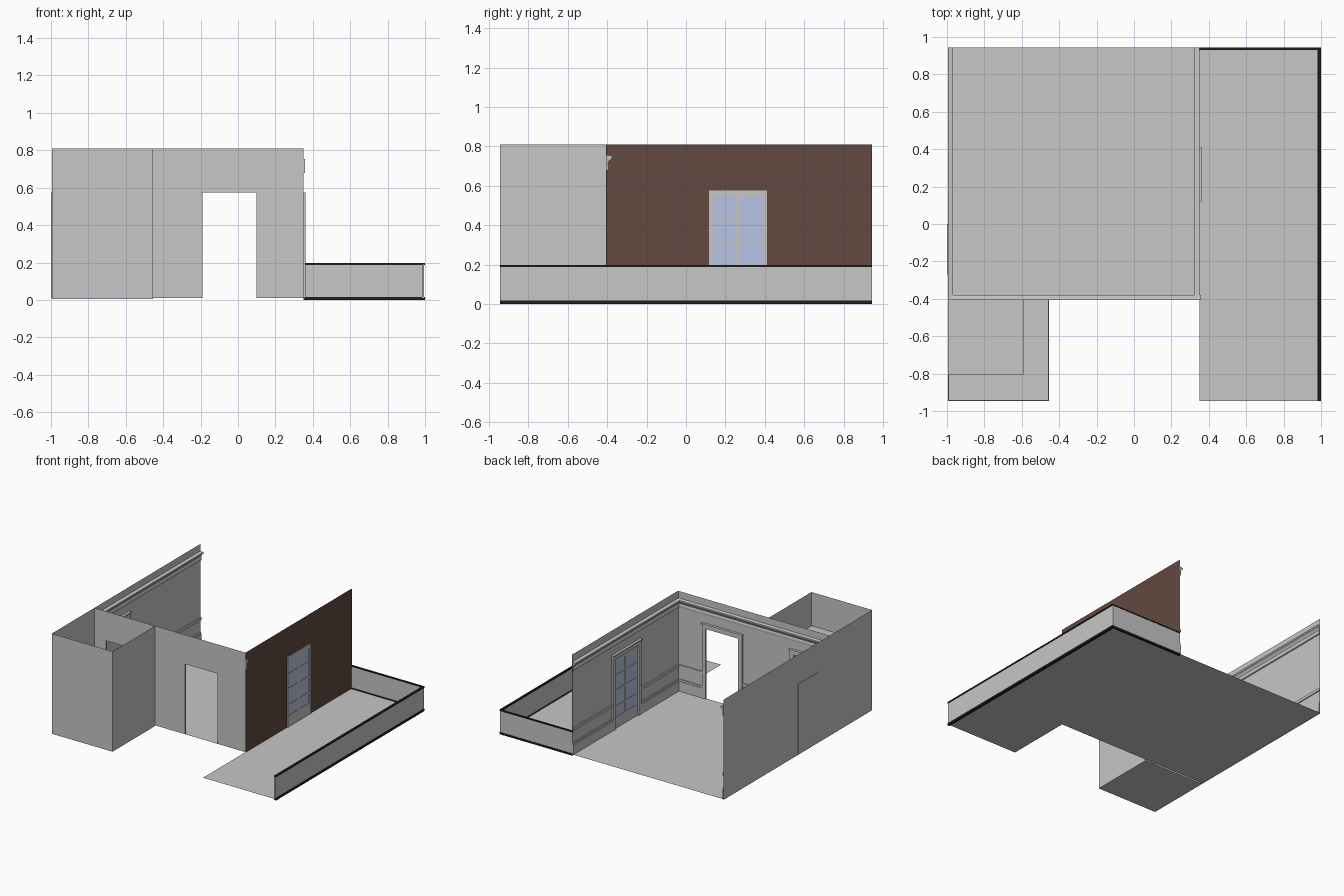
import bpy, bmesh

if "Cube" in bpy.data.objects:
    bpy.data.objects.remove(bpy.data.objects["Cube"])

def material(name, rgb):
    m = bpy.data.materials.new(name)
    m.diffuse_color = (*rgb, 1)
    m.use_nodes = True
    m.node_tree.nodes["Principled BSDF"].inputs["Base Color"].default_value = m.diffuse_color
    return m

GREY = material("plaster grey", (0.57, 0.57, 0.57))
BROWN = material("brown facade", (0.122, 0.068, 0.052))
GLASS = material("pale blue glass", (0.48, 0.55, 0.78))
BLACK = material("dark rail", (0.016, 0.013, 0.009))

X0, XR, X1 = -0.995, 0.35, 1.0        # left wall, right wall, balcony edge
YF, YM, YB = -0.945, -0.405, 0.945    # front, room front wall, back
FLOOR, TOP, HEAD = 0.01, 0.81, 0.575

def finish(name, bm, mat):
    mesh = bpy.data.meshes.new(name)
    bm.to_mesh(mesh)
    bm.free()
    mesh.materials.append(mat)
    ob = bpy.data.objects.new(name, mesh)
    bpy.context.collection.objects.link(ob)
    return ob

def sheet(name, place, u, v, mat=GREY, holes=(), flip=False):
    """Flat sheet on a (u, v) plane with rectangular holes (u0, u1, v0, v1)."""
    us = sorted({*u, *[h[i] for h in holes for i in (0, 1)]})
    vs = sorted({*v, *[h[i] for h in holes for i in (2, 3)]})
    bm = bmesh.new()
    grid = [[bm.verts.new(place(a, b)) for b in vs] for a in us]
    for i in range(len(us) - 1):
        for j in range(len(vs) - 1):
            cu, cv = (us[i] + us[i + 1]) / 2, (vs[j] + vs[j + 1]) / 2
            if any(h[0] < cu < h[1] and h[2] < cv < h[3] for h in holes):
                continue
            f = bm.faces.new((grid[i][j], grid[i + 1][j], grid[i + 1][j + 1], grid[i][j + 1]))
            if flip:
                f.normal_flip()
    return finish(name, bm, mat)

def boxes(name, items, mat=GREY):
    """One object made of boxes, each given by two opposite corners."""
    bm = bmesh.new()
    for a, b in items:
        vs = bmesh.ops.create_cube(bm, size=1)["verts"]
        for vert in vs:
            for k in range(3):
                vert.co[k] = (a[k] + b[k]) / 2 + vert.co[k] * abs(b[k] - a[k])
    return finish(name, bm, mat)

# Wall frames: u along the wall, z up, d into the room
def front(u, z, d=0): return (u, YM + d, z)
def right(u, z, d=0): return (XR - d, u, z)
def left(u, z, d=0): return (X0 + d, u, z)

def on_wall(wall, u0, u1, z0, z1, d0, d1):
    return wall(u0, z0, d0), wall(u1, z1, d1)

# Openings
main_door = (-0.19, 0.10)
annex_door = (-0.89, -0.68)
balcony_door = (0.117, 0.411)
side_door = (-0.27, 0.0)
def hole(o): return (*o, FLOOR, HEAD)

# Floors
sheet("room_floor", lambda u, v: (u, v, FLOOR), (X0, XR), (YM, YB))
sheet("balcony_floor", lambda u, v: (u, v, FLOOR), (XR, X1 - 0.01), (YF, YB))
sheet("annex_floor", lambda u, v: (u, v, 0.004), (X0, -0.455), (YF, YM))

# Room walls
sheet("front_wall", front, (X0, XR), (FLOOR, TOP), holes=[hole(main_door), hole(annex_door)])
sheet("left_wall", left, (YF, YB), (0.004, TOP), holes=[hole(side_door)])
sheet("right_wall_inside", right, (YM, YB), (FLOOR, TOP), holes=[hole(balcony_door)], flip=True)
sheet("right_wall_facade", lambda u, z: right(u, z, -0.004), (YM, YB), (FLOOR, TOP),
      BROWN, [hole(balcony_door)])

# Annex walls and L-shaped ledge
sheet("annex_front_wall", lambda u, z: (u, YF, z), (X0, -0.455), (0.004, TOP))
sheet("annex_right_wall", lambda u, z: (-0.455, u, z), (YF, YM), (0.004, TOP))
boxes("annex_ledge", [((-0.59, YF + 0.002, 0.525), (-0.457, YM - 0.002, 0.54)),
                      ((X0 + 0.002, YF + 0.002, 0.525), (-0.59, -0.805, 0.54))])

# Closed side door, standing just proud of the left wall
boxes("side_door", [((-1.0, side_door[0], FLOOR), (-0.992, side_door[1], HEAD))])

# Door casings on the room side
def casing(name, wall, o):
    w = 0.033
    boxes(name, [on_wall(wall, o[0] - w, o[0], FLOOR, HEAD, 0, 0.013),
                 on_wall(wall, o[1], o[1] + w, FLOOR, HEAD, 0, 0.013),
                 on_wall(wall, o[0] - w, o[1] + w, HEAD, HEAD + 0.03, 0, 0.013),
                 on_wall(wall, o[0] - w - 0.006, o[1] + w + 0.006, HEAD + 0.03, HEAD + 0.04, 0, 0.02)])

casing("main_door_casing", front, main_door)
casing("annex_door_casing", front, annex_door)
casing("balcony_door_casing", right, balcony_door)
casing("side_door_casing", left, side_door)

# Baseboards and chair rail, broken at the doors
runs = [(front, X0, -0.923), (front, -0.647, -0.223), (front, 0.133, XR),
        (right, YM, 0.084), (right, 0.444, YB), (left, YM, -0.303), (left, 0.033, YB)]
boxes("baseboard", [on_wall(w, a, b, FLOOR, 0.09, 0, 0.01) for w, a, b in runs] +
      [on_wall(w, a, b, 0.09, 0.105, 0, 0.006) for w, a, b in runs])
boxes("chair_rail", [on_wall(w, a, b, 0.2, 0.222, 0, 0.008) for w, a, b in runs])

# Crown moulding: profile (depth, z) swept round three walls with mitred corners
profile = [(0, 0.68), (0.008, 0.683), (0.01, 0.70), (0.006, 0.715), (0.014, 0.73),
           (0.026, 0.738), (0.026, 0.75), (0, 0.754)]

def sweep(name, path):
    bm = bmesh.new()
    rings = [[bm.verts.new(p) for p in ring] for ring in path]
    for a, b in zip(rings, rings[1:]):
        for i in range(len(a)):
            j = (i + 1) % len(a)
            bm.faces.new((a[i], a[j], b[j], b[i]))
    bm.faces.new(rings[0])
    bm.faces.new(rings[-1])
    bmesh.ops.recalc_face_normals(bm, faces=bm.faces)
    return finish(name, bm, GREY)

sweep("crown_moulding", [[(X0 + d, YB, z) for d, z in profile],
                         [(X0 + d, YM + d, z) for d, z in profile],
                         [(XR - d, YM + d, z) for d, z in profile],
                         [(XR - d, YB, z) for d, z in profile]])
sweep("crown_end", [[(x, YM + d, z) for d, z in profile] for x in (XR, XR + 0.007)])

# Glazed balcony door: frame, bars and panes
cols = [(0.137, 0.254), (0.274, 0.391)]
rows = [(0.10, 0.178), (0.19, 0.305), (0.32, 0.43), (0.44, 0.545)]
sheet_y, sheet_z = balcony_door, (FLOOR, HEAD)
panes = [(*c, *r) for c in cols for r in rows]
door = sheet("balcony_door_frame", lambda u, z: (0.353, u, z), sheet_y, sheet_z, holes=panes)
solid = door.modifiers.new("thickness", "SOLIDIFY")
solid.thickness, solid.offset = 0.01, 0
boxes("balcony_door_panes", [((0.351, p[0], p[2]), (0.355, p[1], p[3])) for p in panes], GLASS)
o = balcony_door
boxes("balcony_door_surround", [((0.35, o[0], FLOOR), (0.361, o[0] + 0.01, HEAD)),
                                ((0.35, o[1] - 0.01, FLOOR), (0.361, o[1], HEAD)),
                                ((0.35, o[0], HEAD - 0.012), (0.361, o[1], HEAD))])

# Balcony parapet: panels with dark rails at top and bottom
boxes("parapet_panels", [((0.984, YF, FLOOR), (0.995, YB - 0.002, 0.19)),
                         ((XR, 0.936, FLOOR), (0.984, YB - 0.002, 0.19))])
def rail(z0, z1, w):
    return [((X1 - w, YF, z0), (X1, YB, z1)), ((XR, YB - w * 0.7, z0), (X1 - w, YB, z1))]
boxes("parapet_top_rail", rail(0.187, 0.197, 0.017), BLACK)
boxes("parapet_bottom_rail", rail(0.0, 0.017, 0.02), BLACK)
